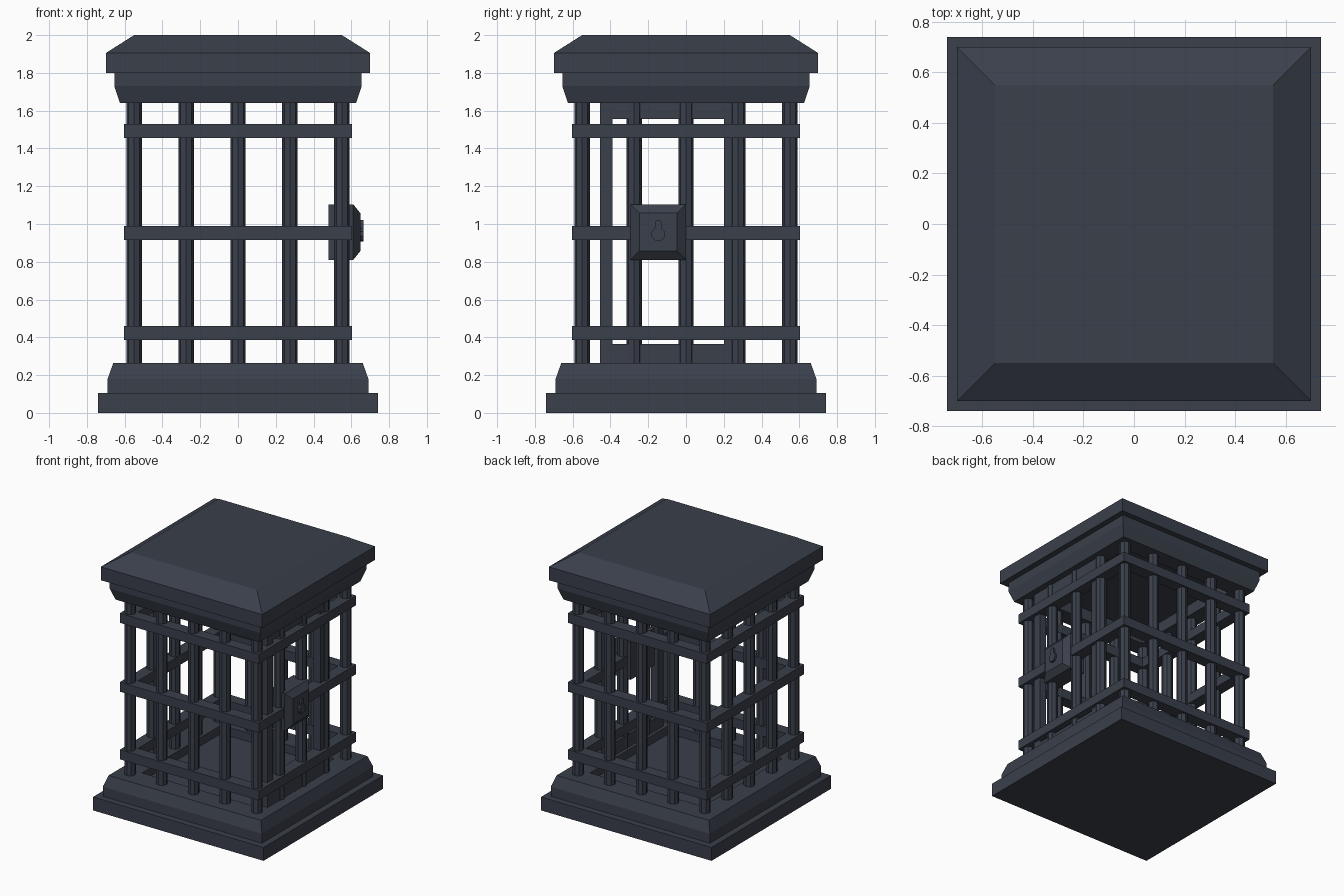
import bpy, bmesh, math

if "Cube" in bpy.data.objects:
    bpy.data.objects.remove(bpy.data.objects["Cube"])

iron = bpy.data.materials.new("dark_iron")
iron.diffuse_color = (0.042, 0.05, 0.07, 1)
iron.use_nodes = True
iron.node_tree.nodes["Principled BSDF"].inputs["Base Color"].default_value = iron.diffuse_color


def finish(name, bm):
    bmesh.ops.recalc_face_normals(bm, faces=bm.faces[:])
    me = bpy.data.meshes.new(name)
    bm.to_mesh(me)
    bm.free()
    me.materials.append(iron)
    ob = bpy.data.objects.new(name, me)
    bpy.context.collection.objects.link(ob)
    return ob


def square_stack(name, profile, closed=False):
    """Sweep a (half width, z) profile around a square; cap the ends unless closed."""
    bm = bmesh.new()
    rings = [[bm.verts.new((sx * h, sy * h, z)) for sx, sy in ((-1, -1), (1, -1), (1, 1), (-1, 1))]
             for h, z in profile]
    pairs = list(zip(rings, rings[1:]))
    if closed:
        pairs.append((rings[-1], rings[0]))
    else:
        bm.faces.new(rings[0])
        bm.faces.new(rings[-1])
    for a, b in pairs:
        for i in range(4):
            j = (i + 1) % 4
            bm.faces.new((a[i], a[j], b[j], b[i]))
    return finish(name, bm)


def extrude_x(name, outline, x0, x1):
    """Extrude a (y, z) outline from x0 to x1."""
    bm = bmesh.new()
    face = bm.faces.new([bm.verts.new((x0, y, z)) for y, z in outline])
    new = bmesh.ops.extrude_face_region(bm, geom=[face])["geom"]
    bmesh.ops.translate(bm, vec=(x1 - x0, 0, 0),
                        verts=[v for v in new if isinstance(v, bmesh.types.BMVert)])
    return finish(name, bm)


def rect(y0, y1, z0, z1):
    return [(y0, z0), (y1, z0), (y1, z1), (y0, z1)]


# Base with a recessed floor, and roof with a recessed ceiling
square_stack("base_plinth", [(0.74, 0), (0.74, 0.105)])
square_stack("base_step", [(0.69, 0.105), (0.69, 0.18), (0.66, 0.265), (0.49, 0.265), (0.49, 0.2)])
square_stack("cornice", [(0.49, 1.73), (0.49, 1.64), (0.625, 1.64), (0.655, 1.73), (0.655, 1.8)])
square_stack("roof_cap", [(0.70, 1.8), (0.70, 1.905), (0.55, 2.0)])

# Horizontal bands around the bars
for name, z0, z1 in (("lower_band", 0.385, 0.46), ("middle_band", 0.915, 0.99), ("upper_band", 1.455, 1.53)):
    square_stack(name, [(0.603, z0), (0.603, z1), (0.51, z1), (0.51, z0)], closed=True)

# Octagonal upright bars, five along each side
steps = [-0.55, -0.275, 0, 0.275, 0.55]
for i, x in enumerate(steps):
    for j, y in enumerate(steps):
        if i in (0, 4) or j in (0, 4):
            bpy.ops.mesh.primitive_cylinder_add(vertices=8, radius=0.041, depth=1.42, location=(x, y, 0.95))
            bar = bpy.context.object
            bar.name = f"bar_{i}_{j}"
            bar.data.materials.append(iron)

# Door frame on the right side
extrude_x("door_left_stile", rect(-0.455, -0.39, 0.26, 1.65), 0.515, 0.575)
extrude_x("door_right_stile", rect(0.20, 0.265, 0.26, 1.65), 0.515, 0.575)
extrude_x("door_bottom_rail", rect(-0.39, 0.20, 0.26, 0.365), 0.515, 0.575)
extrude_x("door_top_rail", rect(-0.39, 0.20, 1.555, 1.65), 0.515, 0.575)

# Lock box with bevelled front
lock = square_stack("lock_box", [(0.147, 0.48), (0.147, 0.61), (0.1, 0.648)])
lock.rotation_euler = (0, math.pi / 2, 0)
lock.location = (0, -0.147, 0.957)

# Raised keyhole: round lower part with a narrow stem above
hole = []
for k in range(9):
    a = math.radians(120 + k * 300 / 8)
    hole.append((-0.147 + 0.037 * math.cos(a), 0.945 + 0.037 * math.sin(a)))
hole += [(-0.129, 1.008), (-0.138, 1.021), (-0.156, 1.021), (-0.165, 1.008)]
extrude_x("keyhole", hole, 0.64, 0.664)
